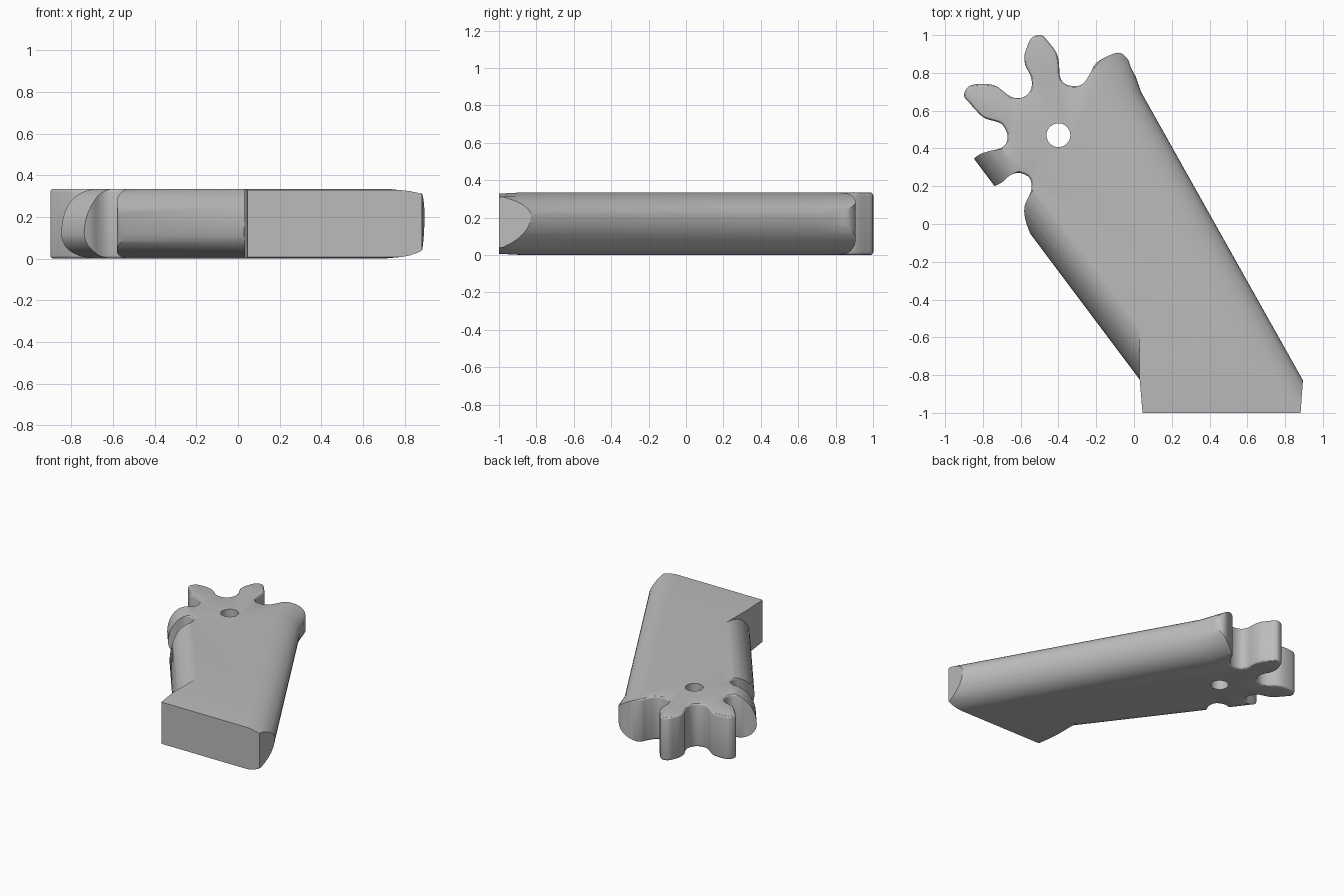
import bpy, bmesh, math
from mathutils import Vector

cube = bpy.data.objects.get("Cube")
if cube:
    bpy.data.objects.remove(cube, do_unlink=True)

HEIGHT = 0.335
SKIN = 0.001


def make_object(name, bm):
    bmesh.ops.recalc_face_normals(bm, faces=bm.faces)
    mesh = bpy.data.meshes.new(name)
    bm.to_mesh(mesh)
    bm.free()
    obj = bpy.data.objects.new(name, mesh)
    bpy.context.collection.objects.link(obj)
    return obj


def prism(bm, outline, low, high):
    face = bm.faces.new([bm.verts.new((x, y, low)) for x, y in outline])
    moved = bmesh.ops.extrude_face_region(bm, geom=[face], use_keep_orig=True)["geom"]
    tops = [v for v in moved if isinstance(v, bmesh.types.BMVert)]
    bmesh.ops.translate(bm, verts=tops, vec=(0, 0, high - low))


def smooth_path(points, steps=4):
    """Catmull-Rom path through the points."""
    pts = [Vector(p) for p in points]
    pts = [pts[0]] + pts + [pts[-1]]
    path = []
    for a, b, c, d in zip(pts, pts[1:], pts[2:], pts[3:]):
        for i in range(steps):
            t = i / steps
            path.append(0.5 * (2 * b + (c - a) * t + (2 * a - 5 * b + 4 * c - d) * t ** 2
                               + (3 * b - a - 3 * c + d) * t ** 3))
    return [tuple(p) for p in path] + [tuple(pts[-1])]


def boolean(target, tool, operation):
    mod = target.modifiers.new("cut", "BOOLEAN")
    mod.operation, mod.solver, mod.object = operation, "EXACT", tool
    bpy.context.view_layer.update()
    graph = bpy.context.evaluated_depsgraph_get()
    result = bpy.data.meshes.new_from_object(target.evaluated_get(graph))
    target.modifiers.clear()
    target.data = result
    bpy.data.objects.remove(tool, do_unlink=True)


# Plate outline: toothed head, then the straight foot
lower_notch = [(-.55, -.05), (-.577, .03), (-.578, .1), (-.545, .175), (-.548, .235),
               (-.58, .263), (-.62, .27), (-.66, .255), (-.70, .22), (-.75, .195)]
head = [(-.86, .335), (-.82, .367), (-.77, .385), (-.71, .4), (-.678, .425), (-.67, .465),
        (-.68, .5), (-.71, .535), (-.79, .56), (-.84, .605), (-.87, .64), (-.9, .68),
        (-.873, .73), (-.8, .742), (-.73, .73), (-.67, .685), (-.63, .667), (-.59, .67),
        (-.555, .695), (-.54, .74), (-.55, .79), (-.575, .84), (-.58, .89), (-.565, .94),
        (-.54, .987), (-.49, 1.0), (-.45, .96), (-.41, .905), (-.397, .85), (-.393, .785),
        (-.37, .745), (-.32, .73), (-.27, .743), (-.23, .8), (-.21, .84), (-.17, .873),
        (-.085, .907), (-.035, .875), (-.01, .815), (.04, .73)]
foot = [(.3, .6), (.895, 0), (.895, -.82), (.882, -1), (.045, -1), (.03, -.82),
        (-.3, -.8), (-.65, -.3)]
bm = bmesh.new()
prism(bm, smooth_path(lower_notch) + [(-1, .2)] + smooth_path(head) + foot, 0, HEIGHT)
rim = [e for e in bm.edges
       if abs(e.verts[0].co.z - e.verts[1].co.z) < SKIN
       and all(v.co.y > .1 and v.co.x < .04 for v in e.verts)]
bmesh.ops.bevel(bm, geom=rim, offset=.016, segments=3, profile=.5, affect="EDGES")
body = make_object("toothed_arm", bm)


# Rounded bar that shapes the long sides
def bar_section(y, left, right):
    def side(edge, depth, apex):
        points = []
        for i in range(-10, 11):
            a = i / 10 * math.pi / 2
            reach = apex + SKIN if i < 0 else HEIGHT + SKIN - apex
            points.append((edge + depth * (1 - math.cos(a)), y, apex + reach * math.sin(a)))
        return points
    return side(left, .22, .12) + side(right, -.24, .21)[::-1]


bm = bmesh.new()
rings = []
for y, right in ((-1.1, 1.047), (.7, .037), (1.1, -.1)):
    rings.append([bm.verts.new(p) for p in bar_section(y, -.55 - .75 * (y + .05), right)])
for a, b in zip(rings, rings[1:]):
    for i in range(len(a)):
        j = (i + 1) % len(a)
        bm.faces.new((a[i], a[j], b[j], b[i]))
bm.faces.new(rings[0])
bm.faces.new(rings[-1])
bar = make_object("rounded_bar", bm)

# Square left corner of the foot
bm = bmesh.new()
prism(bm, [(.03, -1.2), (.5, -1.2), (.5, -.5), (.03, -.5)], -2 * SKIN, HEIGHT + 2 * SKIN)
boolean(bar, make_object("foot_corner", bm), "UNION")
boolean(body, bar, "INTERSECT")

# Pivot hole
bm = bmesh.new()
ring = [math.tau * i / 40 for i in range(40)]
prism(bm, [(-.4 + .063 * math.cos(a), .47 + .063 * math.sin(a)) for a in ring], -1, 1)
boolean(body, make_object("pivot_hole", bm), "DIFFERENCE")

# Slight taper at the end of the foot
bm = bmesh.new()
bm.from_mesh(body.data)
bmesh.ops.bisect_plane(bm, geom=bm.verts[:] + bm.edges[:] + bm.faces[:],
                       plane_co=(0, -.87, 0), plane_no=(0, 1, 0))
for v in bm.verts:
    if v.co.y < -.999:
        v.co.z = HEIGHT / 2 + (v.co.z - HEIGHT / 2) * .96
bm.to_mesh(body.data)
bm.free()

# Plain grey finish
grey = bpy.data.materials.new("grey")
grey.use_nodes = True
colour = (.5, .5, .5, 1)
grey.diffuse_color = colour
grey.node_tree.nodes["Principled BSDF"].inputs["Base Color"].default_value = colour
body.data.materials.clear()
body.data.materials.append(grey)

bpy.ops.object.select_all(action="DESELECT")
body.select_set(True)
bpy.context.view_layer.objects.active = body
bpy.ops.object.shade_smooth_by_angle(angle=math.radians(30))
